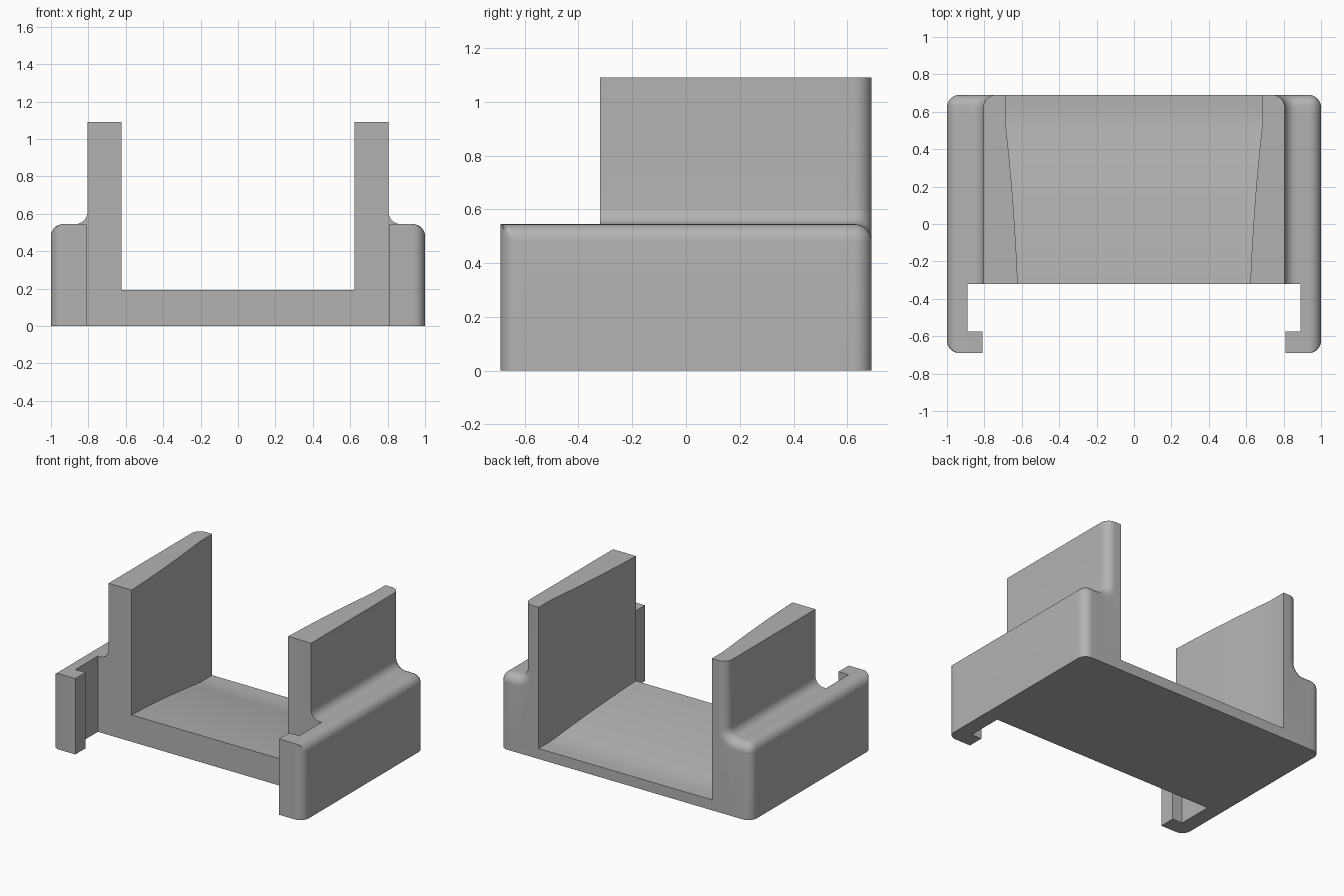
import bpy
import bmesh
import math

if "Cube" in bpy.data.objects:
    bpy.data.objects.remove(bpy.data.objects["Cube"])

R = 0.065                            # radius of all rounded edges
STEPS = 8                            # segments per rounded edge
FRONT, BACK, BODY_FRONT = -0.69, 0.69, -0.32
HOOK_BACK, HOOK_IN, ARM_IN = -0.575, 0.81, 0.89
RAIL_TOP, WALL_TOP, WALL_OUT = 0.545, 1.09, 0.805
ANGLES = [math.pi / 2 * i / STEPS for i in range(STEPS + 1)]

bm = bmesh.new()


def face(points):
    bm.faces.new([bm.verts.new(p) for p in points])


def loft(rings, closed=True):
    """Skin a list of rings that have equal point counts."""
    for a, b in zip(rings, rings[1:]):
        n = len(a)
        for i in range(n if closed else n - 1):
            j = (i + 1) % n
            face([a[i], a[j], b[j], b[i]])


def rail_outline(d=0.0):
    """Outside of a side rail, shrunk by d, from bottom to top."""
    arc = [(1 - R + (R - d) * math.cos(a), RAIL_TOP - R + (R - d) * math.sin(a))
           for a in ANGLES]
    return [(ARM_IN, 0), (1 - d, 0)] + arc + [(ARM_IN, RAIL_TOP - d)]


def wall_outline(y, d=0.0):
    """Fillet, upright wall and floor edge; the channel widens to the back."""
    u = min(1, (y - BODY_FRONT) / 0.87)
    t = u * (0.5 + 0.5 * u)
    half, floor = 0.622 + 0.066 * t, 0.193 - 0.118 * t
    cx, cz, r = WALL_OUT + R, RAIL_TOP + R, R + d
    fillet = [(cx - r * math.sin(a), cz - r * math.cos(a)) for a in ANGLES]
    return fillet + [(WALL_OUT - d, WALL_TOP), (half, WALL_TOP), (half, floor)]


def at(points, y, side=1):
    return [(side * x, y, z) for x, z in points]


def full(points, y):
    return at(points, y) + at(points, y, -1)[::-1]


# Channel body, with the outer edges of its back end rounded
stations = [(BODY_FRONT + (BACK - R - BODY_FRONT) * i / 16, 0.0) for i in range(16)]
stations += [(BACK - R + R * math.sin(a), R * (1 - math.cos(a))) for a in ANGLES]
rings = [full(rail_outline(d) + wall_outline(y, d), y) for y, d in stations]
loft(rings)
face(rings[-1])
face(full([(ARM_IN, 0), (ARM_IN, RAIL_TOP)] + wall_outline(BODY_FRONT), BODY_FRONT))

# Rail arms and their inward hooks
for side in (1, -1):
    outline = rail_outline()
    loft([at(outline, HOOK_BACK, side), at(outline, BODY_FRONT, side)])
    hook_rings = []
    for a in reversed(ANGLES):
        limit = 1 - R + R * math.cos(a)
        pts = [(min(x, limit), z) for x, z in outline]
        pts = [(HOOK_IN, 0)] + pts + [(HOOK_IN, RAIL_TOP)]
        hook_rings.append(at(pts, FRONT + R * (1 - math.sin(a)), side))
    hook_rings.append(at([(HOOK_IN, 0)] + outline + [(HOOK_IN, RAIL_TOP)],
                         HOOK_BACK, side))
    loft(hook_rings)
    face(at([(HOOK_IN, 0), (1 - R, 0), (1 - R, RAIL_TOP), (HOOK_IN, RAIL_TOP)],
            FRONT, side))
    face(at([(HOOK_IN, 0), (ARM_IN, 0), (ARM_IN, RAIL_TOP), (HOOK_IN, RAIL_TOP)],
            HOOK_BACK, side))

bmesh.ops.remove_doubles(bm, verts=bm.verts, dist=0.0002)
bmesh.ops.dissolve_degenerate(bm, edges=bm.edges, dist=0.0001)
bmesh.ops.recalc_face_normals(bm, faces=bm.faces)

mesh = bpy.data.meshes.new("channel_bracket")
bm.to_mesh(mesh)
bm.free()
grey = bpy.data.materials.new("plain grey")
grey.diffuse_color = (0.45, 0.45, 0.45, 1)
grey.use_nodes = True
grey.node_tree.nodes["Principled BSDF"].inputs["Base Color"].default_value = grey.diffuse_color
mesh.materials.append(grey)

bracket = bpy.data.objects.new("channel_bracket", mesh)
bpy.context.collection.objects.link(bracket)
bpy.context.view_layer.objects.active = bracket
bracket.select_set(True)
bpy.ops.object.shade_smooth_by_angle(angle=math.radians(30))
